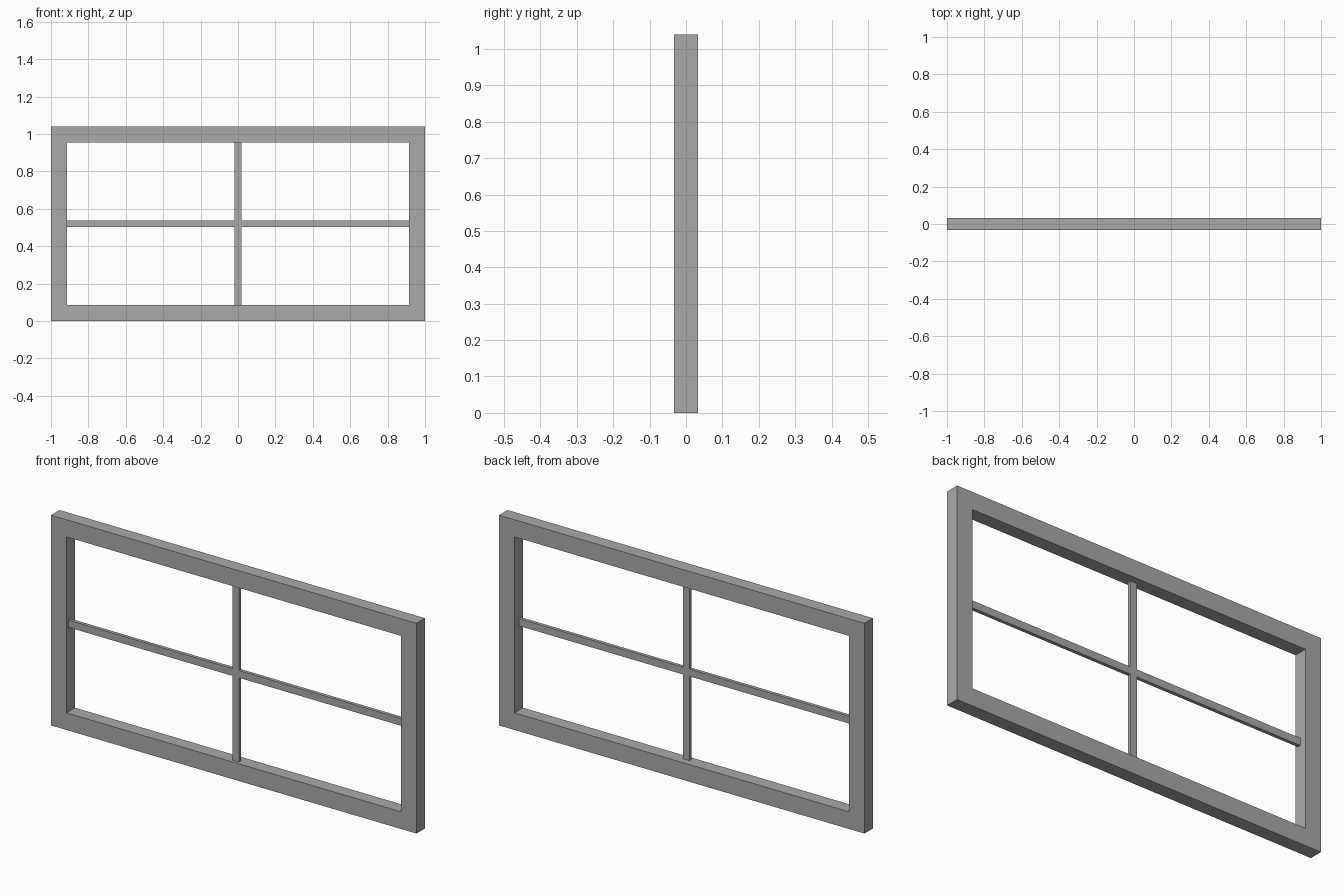
import bpy, bmesh

if "Cube" in bpy.data.objects:
    bpy.data.objects.remove(bpy.data.objects["Cube"])

W, H = 1.0, 1.04            # half width, full height
IX, Z0, Z1 = 0.915, 0.085, 0.955   # opening
D = 0.033                   # half depth of frame
BAR, ZC = 0.018, 0.52       # half bar width, rail height
BY0, BY1 = -0.018, -0.001   # bar depth range

grey = bpy.data.materials.new("grey_paint")
grey.diffuse_color = (0.4, 0.4, 0.4, 1)
grey.use_nodes = True
grey.node_tree.nodes["Principled BSDF"].inputs["Base Color"].default_value = grey.diffuse_color


def finish(name, bm):
    bmesh.ops.recalc_face_normals(bm, faces=bm.faces)
    me = bpy.data.meshes.new(name)
    bm.to_mesh(me)
    bm.free()
    me.materials.append(grey)
    ob = bpy.data.objects.new(name, me)
    bpy.context.collection.objects.link(ob)


def rect(bm, x, z0, z1, y):
    return [bm.verts.new((a, y, b)) for a, b in ((-x, z0), (x, z0), (x, z1), (-x, z1))]


# outer frame: four rectangles bridged into a closed ring
bm = bmesh.new()
loops = [rect(bm, W, 0, H, -D), rect(bm, W, 0, H, D),
         rect(bm, IX, Z0, Z1, D), rect(bm, IX, Z0, Z1, -D)]
for k in range(4):
    a, b = loops[k], loops[(k + 1) % 4]
    for i in range(4):
        j = (i + 1) % 4
        bm.faces.new((a[i], a[j], b[j], b[i]))
finish("window_frame", bm)

# glazing bars: one cross-shaped profile extruded in depth
bm = bmesh.new()
lo, hi = ZC - BAR, ZC + BAR
cross = [(-BAR, Z0), (BAR, Z0), (BAR, lo), (IX, lo), (IX, hi), (BAR, hi),
         (BAR, Z1), (-BAR, Z1), (-BAR, hi), (-IX, hi), (-IX, lo), (-BAR, lo)]
face = bm.faces.new([bm.verts.new((x, BY0, z)) for x, z in cross])
ext = bmesh.ops.extrude_face_region(bm, geom=[face], use_keep_orig=True)
bmesh.ops.translate(bm, vec=(0, BY1 - BY0, 0),
                    verts=[g for g in ext["geom"] if isinstance(g, bmesh.types.BMVert)])
finish("glazing_bars", bm)
